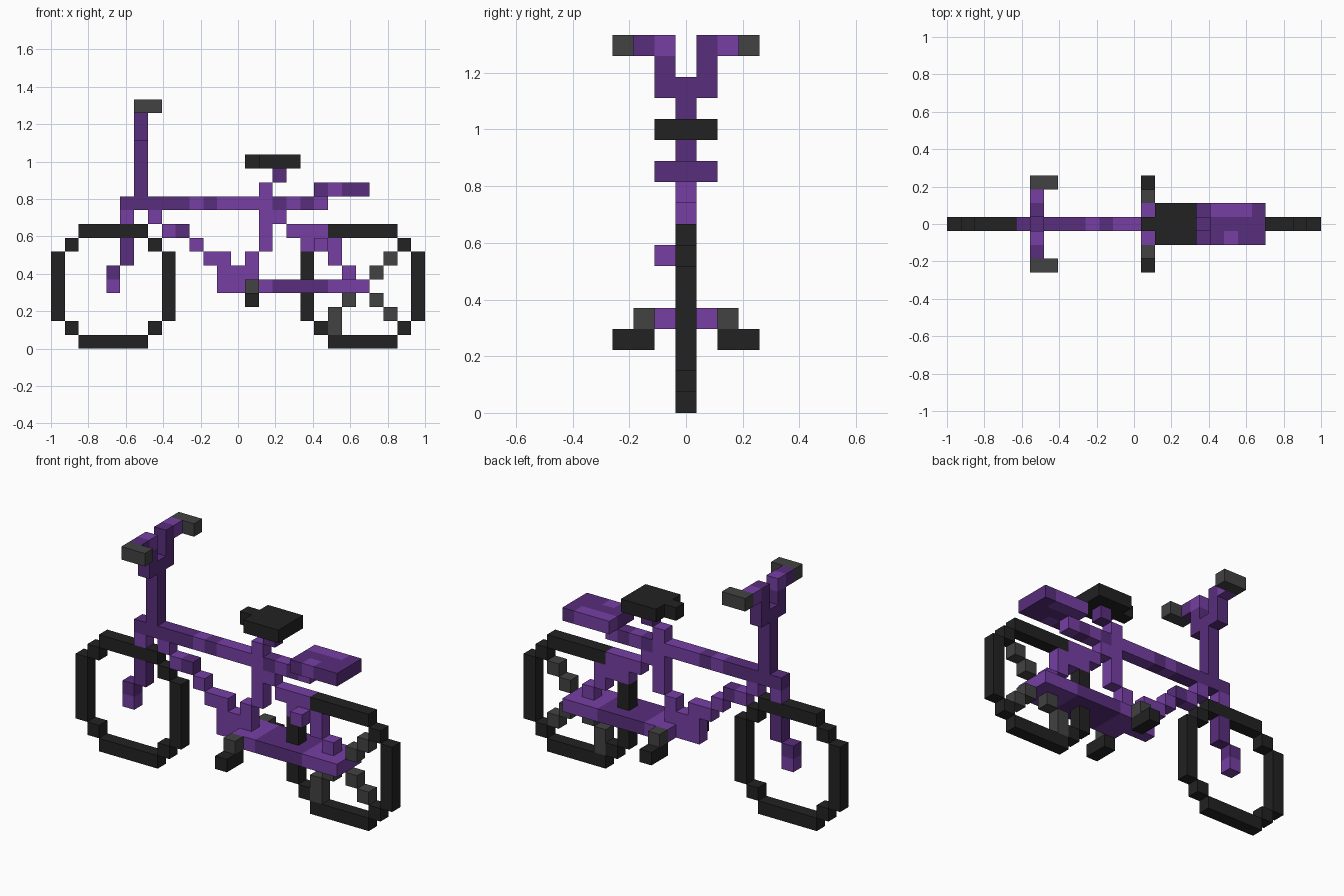
import bpy, bmesh

if "Cube" in bpy.data.objects:
    bpy.data.objects.remove(bpy.data.objects["Cube"])

S = 2 / 27  # voxel size; cells are (column along x, y from -3 to 3, row up z)


def lin(h):
    return [((c / 255 + 0.055) / 1.055) ** 2.4 if c > 10 else c / 3294 for c in h]


COLOURS = {"dark purple": (88, 45, 124), "light purple": (118, 63, 164),
           "black": (34, 34, 34), "grey": (66, 66, 66)}
MATS = {}
for name, rgb in COLOURS.items():
    m = bpy.data.materials.new(name)
    m.diffuse_color = (*lin(rgb), 1)
    m.use_nodes = True
    m.node_tree.nodes["Principled BSDF"].inputs["Base Color"].default_value = m.diffuse_color
    MATS[name] = m
D, L, K, G = COLOURS

parts, owner = {}, {}  # part -> cells, cell -> (part, colour)


def box(part, col, c0, c1, r0, r1=None, j0=0, j1=None):
    """Fill a block of cells; later blocks recolour earlier ones."""
    r1 = r0 if r1 is None else r1
    j1 = j0 if j1 is None else j1
    for c in range(c0, c1 + 1):
        for r in range(r0, r1 + 1):
            for j in range(j0, j1 + 1):
                owner[(c, j, r)] = (part, col)


# wheels: nine-cell octagon rings
for name, c in (("front_wheel", 0), ("rear_wheel", 18)):
    for a in (0, 8):
        box(name, K, c + 2, c + 6, a)
        box(name, K, c + a, c + a, 2, 6)
        for b in (1, 7):
            box(name, K, c + b, c + b, 1 if a == 0 else 7)

# rear spokes
for c, r in ((24, 6), (23, 5), (23, 3), (24, 2), (21, 3), (20, 2), (20, 1)):
    box("rear_spokes", G, c, c, r)

# fork
box("fork", L, 5, 5, 9)
box("fork", D, 5, 5, 6, 7)
box("fork", D, 4, 4, 5)
box("fork", L, 4, 4, 4)

# top tube
box("top_tube", L, 5, 19, 10)
for a, b in ((5, 9), (11, 11), (16, 16), (18, 18)):
    box("top_tube", D, a, b, 10)

# down tube and bottom bracket
for a, b, r in ((7, 7, 9), (8, 9, 8), (10, 10, 7), (11, 12, 6), (12, 14, 5), (12, 13, 4)):
    box("down_tube", L, a, b, r)
box("down_tube", D, 9, 9, 8)

# seat tube and post
box("seat_tube", L, 14, 14, 6)
box("seat_tube", L, 15, 15, 7, 9)
box("seat_tube", L, 16, 16, 9)
box("seat_tube", L, 15, 15, 11)
box("seat_tube", D, 16, 16, 12)

# seat
box("seat", K, 14, 14, 13)
box("seat", K, 15, 17, 13, 13, -1, 1)

# seat stay
box("seat_stay", L, 17, 19, 8)
box("seat_stay", L, 18, 20, 7)
box("seat_stay", L, 19, 19, 7, 7, -1, -1)
box("seat_stay", L, 20, 20, 6)
box("seat_stay", L, 21, 21, 5)

# chain stay plate
box("chain_stay", L, 14, 22, 4, 4, -1, 1)
box("chain_stay", D, 16, 19, 4, 4, -1, 1)

# luggage rack
box("rack", D, 19, 22, 11, 11, -1, 1)
box("rack", L, 19, 21, 11, 11, 1, 1)
box("rack", L, 20, 20, 11, 11, -1, -1)

# handlebar stem, bar, grips, cranks and pedals
box("handlebar", D, 6, 6, 11, 15)
for s in (-1, 1):
    box("handlebar", D, 6, 6, 15, 17, s, s)
    box("handlebar", D if s < 0 else L, 6, 6, 17, 17, 2 * s, 2 * s)
    box("grips", G, 6, 7, 17, 17, 3 * s, 3 * s)
    box("cranks", G, 14, 14, 4, 4, 2 * s, 2 * s)
    for k in (2, 3):
        box("pedals", K, 14, 14, 3, 3, k * s, k * s)
box("handlebar", L, 6, 6, 17, 17, -1, -1)

# outer skin of every part: one quad for each exposed cell side
for cell, (part, col) in owner.items():
    parts.setdefault(part, []).append((cell, col))

RING = ((-1, -1), (1, -1), (1, 1), (-1, 1))
for part, cells in parts.items():
    bm = bmesh.new()
    mesh = bpy.data.meshes.new(part)
    used = sorted({col for _, col in cells})
    for col in used:
        mesh.materials.append(MATS[col])
    for cell, col in cells:
        for ax in range(3):
            for sgn in (-1, 1):
                n = list(cell)
                n[ax] += sgn
                if tuple(n) in owner:
                    continue
                quad = []
                for u, v in RING[::sgn]:
                    p = [cell[0] - 13, cell[1], cell[2] + 0.5]
                    p[ax] += sgn / 2
                    p[(ax + 1) % 3] += u / 2
                    p[(ax + 2) % 3] += v / 2
                    quad.append(bm.verts.new([q * S for q in p]))
                bm.faces.new(quad).material_index = used.index(col)
    bmesh.ops.remove_doubles(bm, verts=bm.verts, dist=1e-4)
    bm.to_mesh(mesh)
    bm.free()
    bpy.context.collection.objects.link(bpy.data.objects.new(part, mesh))
